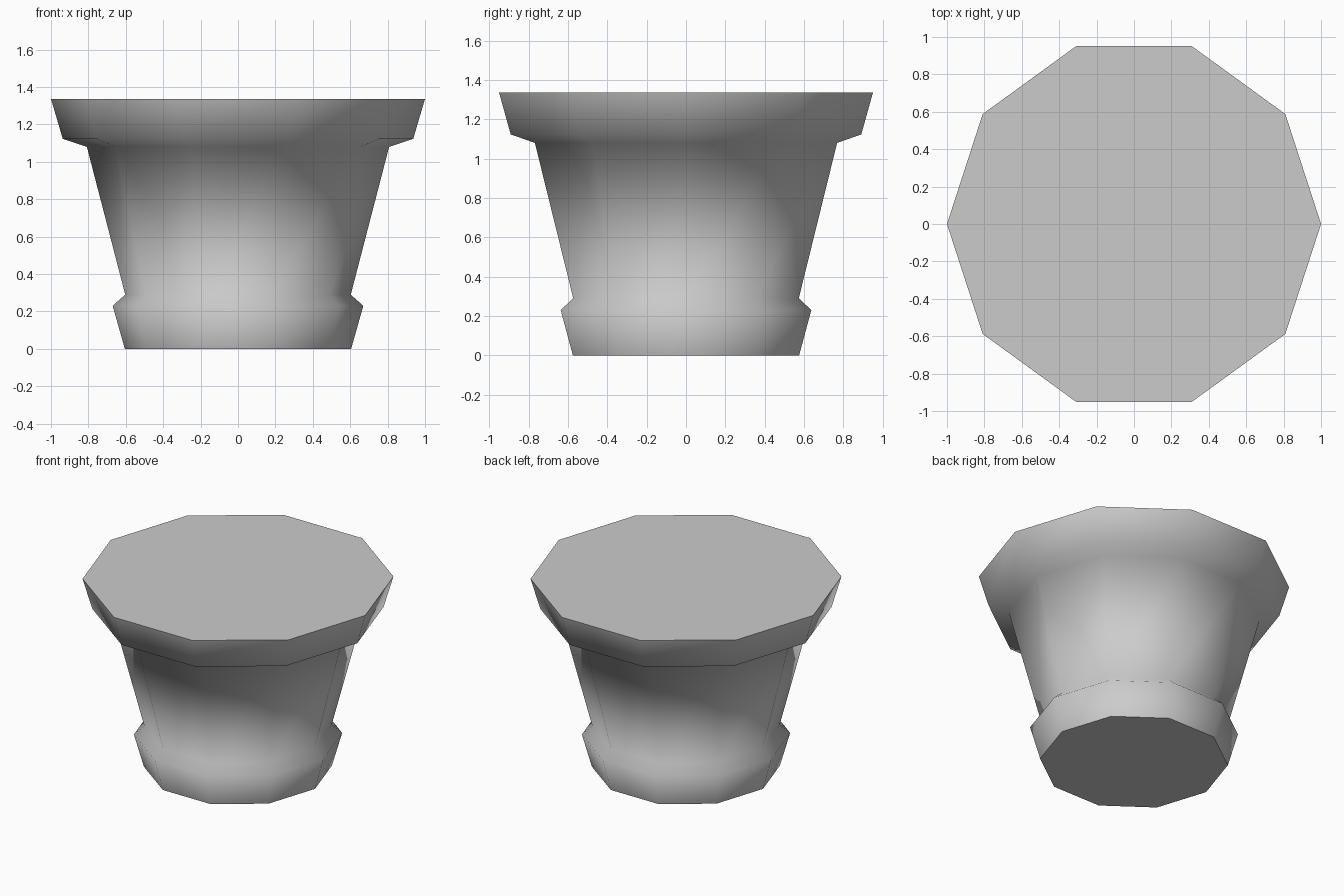
import bpy, bmesh, math

cube = bpy.data.objects.get("Cube")
if cube:
    bpy.data.objects.remove(cube, do_unlink=True)

SIDES = 10
# Radius and height from foot to rim
PROFILE = [(0.605, 0), (0.67, 0.23), (0.603, 0.29),
           (0.808, 1.08), (0.937, 1.123), (1.0, 1.337)]

clay = bpy.data.materials.new("grey_clay")
clay.use_nodes = True
colour = (0.6, 0.6, 0.6, 1)
clay.diffuse_color = colour
clay.node_tree.nodes["Principled BSDF"].inputs["Base Color"].default_value = colour

# Ten-sided pot: stacked rings joined by smooth walls
bm = bmesh.new()
rings = []
for radius, z in PROFILE:
    angles = [math.tau * i / SIDES for i in range(SIDES)]
    rings.append([bm.verts.new((radius * math.cos(a), radius * math.sin(a), z))
                  for a in angles])
for low, high in zip(rings, rings[1:]):
    for i in range(SIDES):
        j = (i + 1) % SIDES
        bm.faces.new((low[i], low[j], high[j], high[i])).smooth = True

# Flat base and closed top, with crisp outlines
for ring in (rings[0][::-1], rings[-1]):
    cap = bm.faces.new(ring)
    cap.smooth = False
    for edge in cap.edges:
        edge.smooth = False

mesh = bpy.data.meshes.new("flower_pot")
bm.to_mesh(mesh)
bm.free()
mesh.materials.append(clay)
bpy.context.collection.objects.link(bpy.data.objects.new("flower_pot", mesh))
